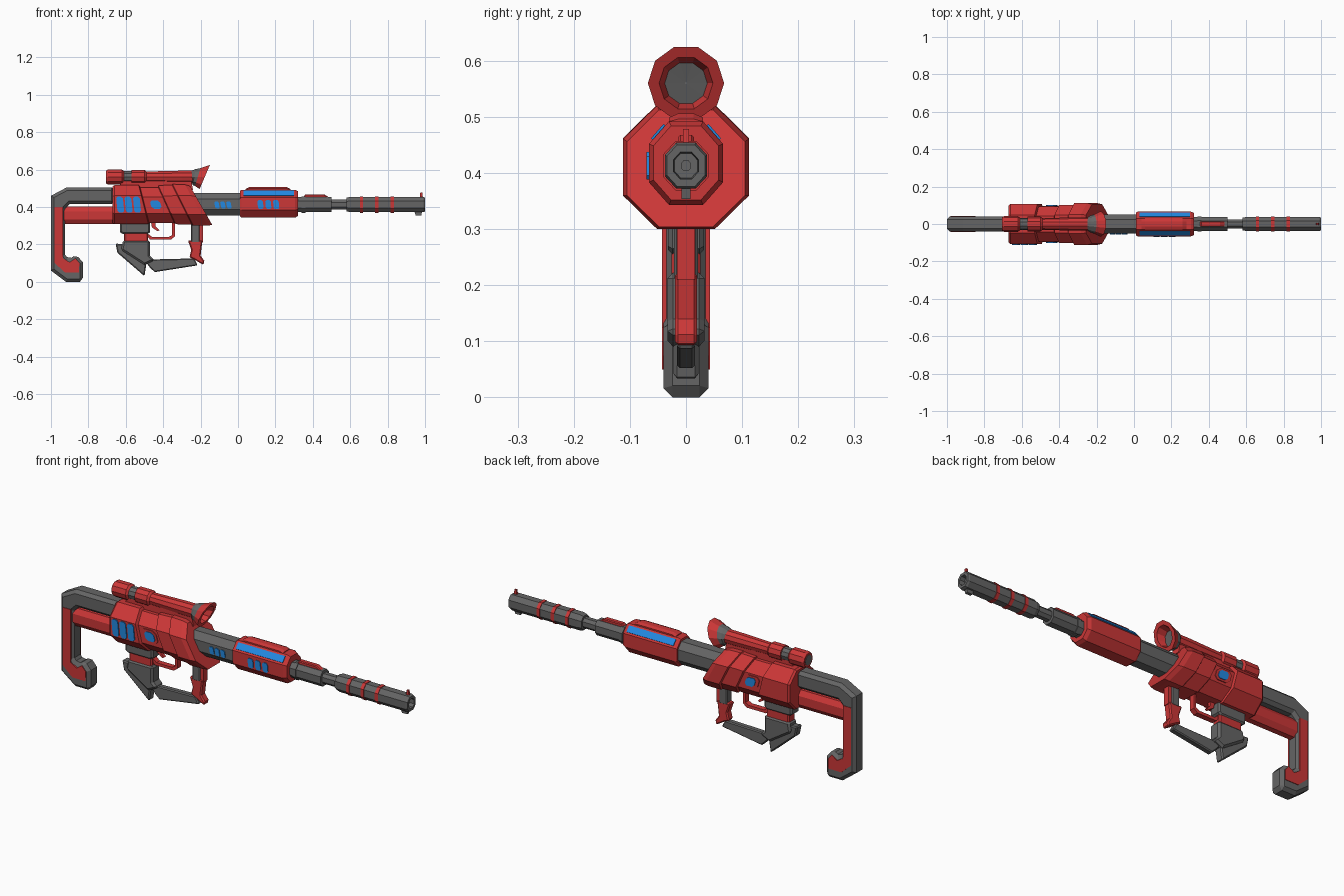
import bpy, bmesh, math
from mathutils import Vector

if "Cube" in bpy.data.objects:
    bpy.data.objects.remove(bpy.data.objects["Cube"])

def material(name, col):
    m = bpy.data.materials.new(name)
    m.diffuse_color = (*col, 1)
    m.use_nodes = True
    m.node_tree.nodes["Principled BSDF"].inputs["Base Color"].default_value = m.diffuse_color
    return m

MATS = [material("gunmetal_grey", (0.13, 0.13, 0.13)),
        material("armour_red", (0.60, 0.038, 0.038)),
        material("glow_blue", (0.016, 0.25, 0.75))]
GREY, RED, BLUE = 0, 1, 2
MID = 0.413   # bore height
SCOPE = 0.56  # scope axis height

def finish(name, bm):
    bmesh.ops.recalc_face_normals(bm, faces=bm.faces)
    me = bpy.data.meshes.new(name)
    bm.to_mesh(me)
    bm.free()
    for m in MATS:
        me.materials.append(m)
    ob = bpy.data.objects.new(name, me)
    bpy.context.collection.objects.link(ob)
    return ob

def octa(x, hy, z0, z1, k=0, c=0.27):
    """Chamfered cross-section across x; k leans it backwards at the top."""
    cy, cz = 2 * hy * c, (z1 - z0) * c
    pts = [(hy, z0 + cz), (hy, z1 - cz), (hy - cy, z1), (cy - hy, z1),
           (-hy, z1 - cz), (-hy, z0 + cz), (cy - hy, z0), (hy - cy, z0)]
    return [(x - k * (z - MID), y, z) for y, z in pts]

def deca(x, r, k=0):
    """Ten-sided scope ring; k leans it forwards at the top."""
    a = [math.tau * i / 10 for i in range(10)]
    return [(x + k * r * math.sin(t), r * math.cos(t), SCOPE + r * math.sin(t)) for t in a]

def loft(name, sections, mats):
    """Skin sections; mats is one colour or one per band (last also caps)."""
    bm = bmesh.new()
    if isinstance(mats, int):
        mats = [mats] * (len(sections) - 1)
    rings = [[bm.verts.new(p) for p in s] for s in sections]
    n = len(rings[0])
    for a, b, m in zip(rings, rings[1:], mats):
        for i in range(n):
            j = (i + 1) % n
            bm.faces.new((a[i], a[j], b[j], b[i])).material_index = m
    bm.faces.new(rings[0]).material_index = mats[0]
    bm.faces.new(rings[-1]).material_index = mats[-1]
    return finish(name, bm)

def prism(name, pts, hw, mat, y=0, bevel=0):
    """Extrude an x-z outline to half width hw around y."""
    ob = loft(name, [[(x, y - hw, z) for x, z in pts], [(x, y + hw, z) for x, z in pts]], mat)
    if bevel:
        b = ob.modifiers.new("chamfer", 'BEVEL')
        b.width, b.segments, b.limit_method, b.angle_limit = bevel, 1, 'ANGLE', math.radians(65)
    return ob

def plate(name, x0, x1, z0, z1, y, mat, lean=0.0):
    """Thin cut-corner panel on a side wall."""
    c = 0.25 * min(x1 - x0, z1 - z0)
    pts = [(x0 + c, z0), (x1 - c, z0), (x1, z0 + c), (x1, z1 - c),
           (x1 - c, z1), (x0 + c, z1), (x0, z1 - c), (x0, z0 + c)]
    return prism(name, [(x - lean * (z - MID), z) for x, z in pts], 0.004, mat, y)

# Shoulder stock: hooked grey frame, red side panels and lower bar
prism("stock_frame", [(-1, .46), (-.915, .505), (-.66, .505), (-.66, .415), (-.90, .415),
      (-.925, .39), (-.925, .145), (-.905, .12), (-.865, .145), (-.83, .105), (-.83, .005),
      (-.845, 0), (-.92, 0), (-1, .06)], 0.04, GREY, bevel=0.016)
for s, side in ((-1, "front"), (1, "back")):
    prism("stock_panel_" + side, [(-.98, .40), (-.935, .40), (-.935, .125), (-.90, .105),
          (-.87, .125), (-.848, .10), (-.85, .05), (-.925, .05), (-.98, .10)], 0.004, RED, s * 0.039)
loft("stock_lower_bar", [octa(-.93, .032, .308, .402), octa(-.66, .032, .308, .402)], RED)

# Receiver: stepped, increasingly slanted armour segments
loft("receiver", [octa(-.67, .10, .315, .51), octa(-.66, .107, .308, .517),
     octa(-.505, .107, .308, .517, .25), octa(-.50, .093, .315, .505, .25),
     octa(-.385, .093, .315, .505, .45), octa(-.38, .102, .308, .515, .45),
     octa(-.30, .102, .305, .518, .5), octa(-.295, .112, .30, .522, .5),
     octa(-.225, .112, .30, .52, .55), octa(-.20, .105, .304, .512, .57)], RED)
for i in range(3):
    plate(f"receiver_vent_{i}", -.648 + i * .045, -.612 + i * .045, .37, .455, -.108, BLUE, .1)
for s, side in ((-1, "front"), (1, "back")):
    plate("window_frame_" + side, -.485, -.40, .38, .445, s * .0935, RED, .3)
    plate("receiver_window_" + side, -.467, -.413, .39, .435, s * .097, BLUE, .3)

# Barrel base, handguard and barrel
loft("barrel_base", [octa(-.30, .052, .355, .475), octa(.02, .052, .355, .475)], GREY)
for i in range(3):
    x = -.125 + i * .032
    plate(f"barrel_vent_{i}", x, x + .024, .392, .43, -.053, BLUE, .2)
loft("handguard", [octa(.01, .060, .35, .486), octa(.02, .066, .343, .492),
     octa(.305, .066, .343, .492), octa(.322, .058, .352, .484)], RED)
loft("handguard_top_rail", [octa(.04, .03, .48, .496), octa(.06, .03, .48, .506),
     octa(.26, .03, .48, .506), octa(.28, .03, .48, .496)], RED)
for i in range(3):
    x = .105 + i * .042
    plate(f"handguard_vent_{i}", x, x + .03, .388, .437, -.066, BLUE, .1)
for s, side in ((-1, "front"), (1, "back")):
    # Glowing strip lying on the upper chamfer
    c, t, n = Vector((0, s * .049, .4725)), Vector((0, -s * .66, .75)) * .017, Vector((0, s * .75, .66)) * .003
    quad = [c + t + n, c - t + n, c - t - n, c + t - n]
    loft("handguard_strip_" + side, [[q + Vector((x, 0, 0)) for q in quad] for x in (.03, .30)], BLUE)

def ring(x, r):
    return octa(x, r * .92, MID - r, MID + r)

loft("barrel", [ring(.30, .04), ring(.50, .04), ring(.50, .026), ring(.58, .026), ring(.58, .036),
     ring(.60, .041), ring(.99, .041), ring(1, .037), ring(1, .024), ring(.975, .022),
     ring(.975, .009), ring(.94, .009)], GREY)
loft("barrel_collar", [ring(.34, .036), ring(.34, .044), ring(.36, .044), ring(.36, .036)], GREY)
for i, x in enumerate((.66, .742, .825)):
    loft(f"barrel_ring_{i}", [ring(x - .009, .044), ring(x + .009, .044)], RED)
prism("barrel_top_fin", [(.34, .44), (.36, .468), (.46, .468), (.49, .45), (.49, .44)], .014, RED, bevel=.004)
prism("front_sight", [(.97, .44), (.975, .478), (.985, .478), (.99, .44)], .005, RED)
prism("muzzle_lug", [(.94, .385), (.95, .354), (.98, .354), (.985, .385)], .008, GREY)

# Telescopic sight with leaning flared bell and recessed lens
loft("scope", [deca(-.705, .036), deca(-.695, .042), deca(-.62, .042), deca(-.61, .033),
     deca(-.57, .033), deca(-.57, .040), deca(-.50, .040), deca(-.49, .031),
     deca(-.30, .036), deca(-.245, .036, -.1), deca(-.235, .045, .2), deca(-.215, .050, .3),
     deca(-.178, .068, .43), deca(-.178, .048, .43), deca(-.215, .038, .3), deca(-.216, .002)],
     [RED, RED, RED, GREY, RED, RED, RED, RED, RED, GREY, GREY, RED, RED, RED, GREY])
loft("scope_eyepiece", [deca(-.7065, .027), deca(-.70, .027)], GREY)
prism("scope_mount", [(-.64, .50), (-.62, .54), (-.25, .54), (-.24, .49)], .024, RED)

# Rear grip: grey neck, red collar, faceted body with spur
prism("grip_neck", [(-.63, .33), (-.47, .33), (-.47, .265), (-.485, .255), (-.615, .255), (-.63, .265)],
      .032, GREY, bevel=.008)
prism("grip_collar", [(-.61, .27), (-.48, .27), (-.48, .21), (-.61, .21)], .026, RED, bevel=.006)
prism("grip_body", [(-.615, .222), (-.47, .222), (-.47, .14), (-.445, .115), (-.50, .09), (-.625, .17)],
      .033, GREY, bevel=.010)
prism("grip_spur", [(-.655, .205), (-.61, .20), (-.49, .095), (-.50, .03), (-.645, .155)],
      .022, GREY, bevel=.006)

# Hand guard bar, front grip, trigger and trigger guard
prism("lower_guard_bar", [(-.50, .115), (-.44, .12), (-.235, .125), (-.215, .088), (-.445, .052), (-.47, .075)],
      .016, GREY, bevel=.005)
prism("foregrip_neck", [(-.25, .33), (-.205, .33), (-.205, .21), (-.25, .21)], .021, GREY, bevel=.004)
prism("foregrip_spine", [(-.21, .33), (-.188, .33), (-.188, .21), (-.21, .21)], .016, RED)
prism("foregrip_handle", [(-.268, .222), (-.19, .222), (-.20, .14), (-.18, .112), (-.185, .09), (-.235, .12),
      (-.26, .13), (-.25, .17)], .020, RED, bevel=.006)
prism("trigger_guard", [(-.485, .245), (-.47, .225), (-.36, .225), (-.338, .242), (-.338, .32), (-.352, .32),
      (-.352, .25), (-.37, .24), (-.46, .24), (-.485, .26)], .014, RED)
prism("trigger", [(-.465, .32), (-.44, .32), (-.44, .295), (-.42, .275), (-.43, .27), (-.46, .29)], .008, RED)
